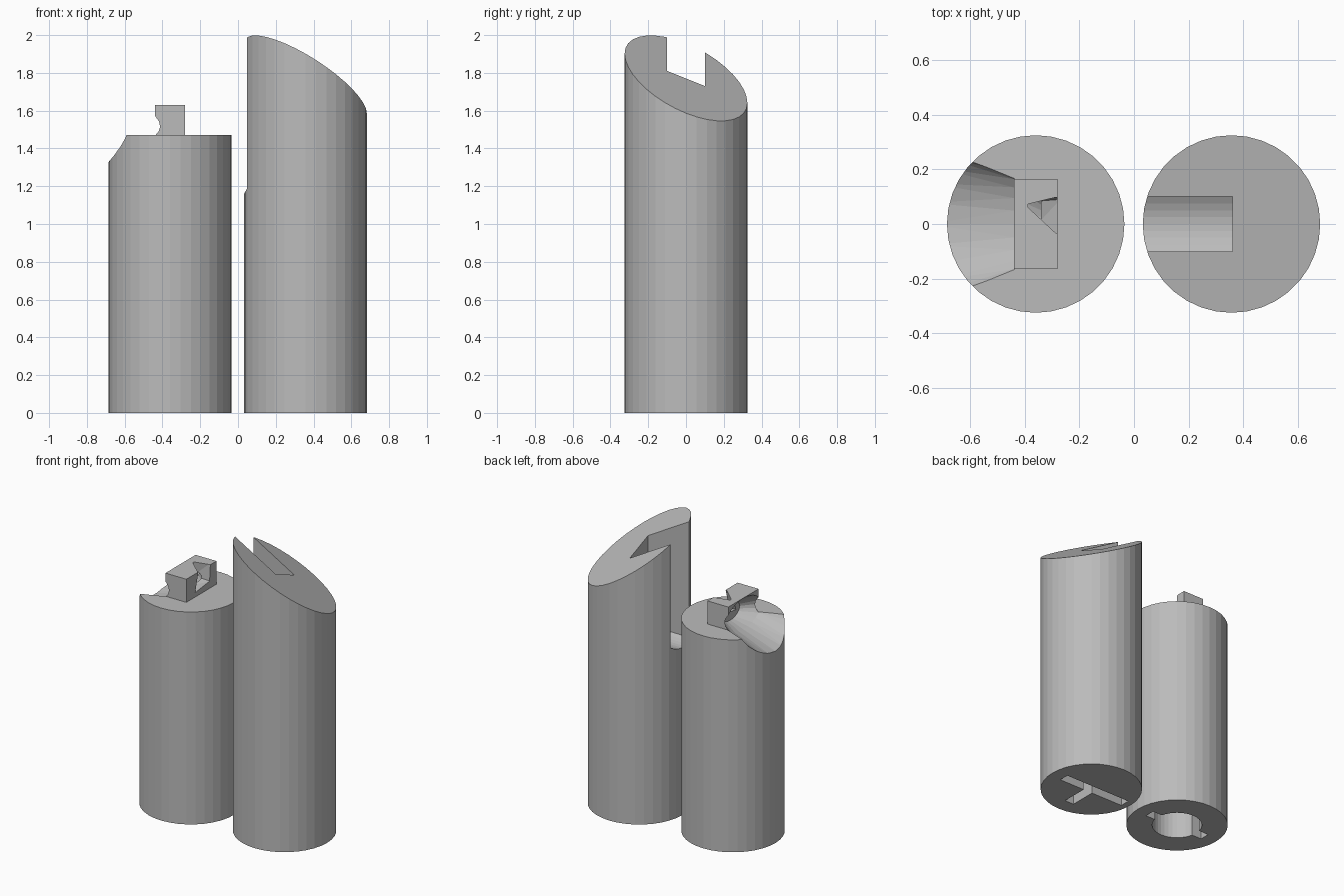
import bpy, bmesh, math
from mathutils import Vector

cube = bpy.data.objects.get("Cube")
if cube:
    bpy.data.objects.remove(cube, do_unlink=True)

grey = bpy.data.materials.new("plain grey")
grey.use_nodes = True
colour = (0.5, 0.5, 0.5, 1)
grey.diffuse_color = colour
grey.node_tree.nodes["Principled BSDF"].inputs["Base Color"].default_value = colour

R = 0.325
AX, BX = -0.36, 0.357


def finish(name, bm):
    bmesh.ops.recalc_face_normals(bm, faces=bm.faces)
    mesh = bpy.data.meshes.new(name)
    bm.to_mesh(mesh)
    bm.free()
    mesh.materials.append(grey)
    ob = bpy.data.objects.new(name, mesh)
    bpy.context.collection.objects.link(ob)
    return ob


def hull(name, points):
    bm = bmesh.new()
    for p in points:
        bm.verts.new(p)
    res = bmesh.ops.convex_hull(bm, input=bm.verts)
    junk = [e for e in res["geom_interior"] if isinstance(e, bmesh.types.BMVert)]
    bmesh.ops.delete(bm, geom=junk, context="VERTS")
    bmesh.ops.dissolve_limit(bm, angle_limit=0.01, verts=bm.verts, edges=bm.edges)
    return finish(name, bm)


def box(name, x, y, z):
    return hull(name, [(a, b, c) for a in x for b in y for c in z])


def ring(x, cz, ry, rz, n=24):
    turns = [2 * math.pi * i / n for i in range(n)]
    return [(x, ry * math.cos(t), cz + rz * math.sin(t)) for t in turns]


def disc(cx, z, r, n=36):
    turns = [2 * math.pi * i / n for i in range(n)]
    return [(cx + r * math.cos(t), r * math.sin(t), z) for t in turns]


def cut(targets, cutter):
    for ob in targets:
        mod = ob.modifiers.new("cut", "BOOLEAN")
        mod.operation, mod.solver, mod.object = "DIFFERENCE", "EXACT", cutter
        bpy.context.view_layer.objects.active = ob
        bpy.ops.object.modifier_apply(modifier=mod.name)
    bpy.data.objects.remove(cutter, do_unlink=True)


# Short post with a keyed socket underneath
short_post = hull("short_post", disc(AX, 0, R) + disc(AX, 1.47, R))
cut([short_post], hull("socket", disc(AX, -0.1, 0.16) + disc(AX, 0.4, 0.16)))
cut([short_post], box("socket_key", (AX - 0.23, AX + 0.23), (-0.035, 0.035), (-0.1, 0.401)))

# Lug on top, hollowed by a tapering scoop that also opens the post's rim
lug = box("top_lug", (-0.44, -0.28), (-0.165, 0.165), (1.46, 1.63))
cut([short_post, lug], hull("scoop", ring(-0.75, 1.54, 0.3, 0.235) + ring(-0.44, 1.52, 0.19, 0.108)
                            + ring(-0.34, 1.51, 0.1, 0.06)))
cut([lug], hull("lug_window", [
    (-0.27, -0.03, 1.65), (-0.27, 0.1, 1.65), (-0.27, 0.09, 1.52), (-0.27, -0.07, 1.5),
    (-0.4, 0.07, 1.628), (-0.4, 0.08, 1.53), (-0.4, -0.05, 1.5)]))

# Tall post with a slanted top
bm = bmesh.new()
bmesh.ops.create_cone(bm, cap_ends=True, segments=36, radius1=R, radius2=R, depth=2.2)
bmesh.ops.translate(bm, verts=bm.verts, vec=(BX, 0, 1.1))
res = bmesh.ops.bisect_plane(bm, geom=bm.verts[:] + bm.edges[:] + bm.faces[:],
                             plane_co=(BX, 0, 1.772),
                             plane_no=Vector((0.57, 0.4, 1)).normalized(), clear_outer=True)
bmesh.ops.holes_fill(bm, edges=[e for e in res["geom_cut"] if isinstance(e, bmesh.types.BMEdge)])
tall_post = finish("tall_post", bm)

# Side slot with a rounded floor
floor = [(y, 1.16 + 3 * y * y) for y in [-0.1 + 0.025 * i for i in range(9)]]
profile = floor + [(0.1, 2.2), (-0.1, 2.2)]
cut([tall_post], hull("side_slot", [(x, y, z) for x in (-0.02, 0.36) for y, z in profile]))

# T-shaped slot in the base
cut([tall_post], box("base_bar", (BX - 0.28, BX + 0.23), (-0.035, 0.035), (-0.1, 0.3)))
cut([tall_post], box("base_stem", (BX - 0.035, BX + 0.035), (-0.22, 0.01), (-0.1, 0.301)))
